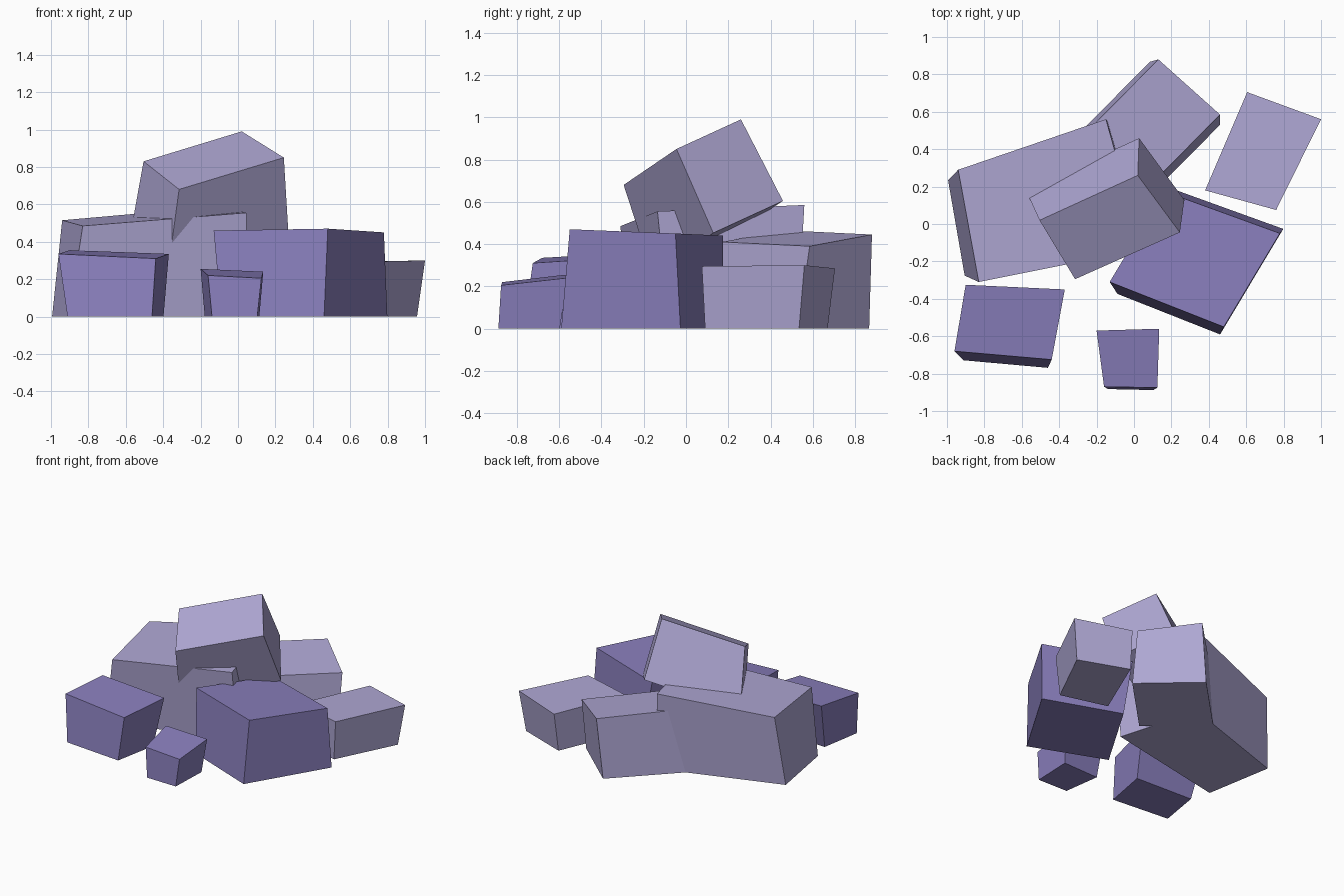
import bpy
import bmesh
from mathutils import Vector

default_cube = bpy.data.objects.get("Cube")
if default_cube:
    bpy.data.objects.remove(default_cube, do_unlink=True)


def make_material(name, colour):
    material = bpy.data.materials.new(name)
    material.use_nodes = True
    material.diffuse_color = colour
    shader = next(n for n in material.node_tree.nodes if n.type == "BSDF_PRINCIPLED")
    shader.inputs["Base Color"].default_value = colour
    shader.inputs["Roughness"].default_value = 0.9
    return material


lilac = make_material("pale_lilac_stone", (0.43, 0.39, 0.66, 1))
purple = make_material("purple_stone", (0.25, 0.21, 0.50, 1))


def rock(name, material, cap, flare, lean):
    """Loft a rough block from its four-cornered cap to a flared, shifted base.

    flare widens or narrows the base along its two edge directions;
    a flat lean puts the base on the ground, a three-part lean tilts the block.
    """
    cap = [Vector(p) for p in cap]
    across = (cap[1] + cap[2] - cap[0] - cap[3]) / 4
    along = (cap[2] + cap[3] - cap[0] - cap[1]) / 4
    signs = ((-1, -1), (1, -1), (1, 1), (-1, 1))
    shift = Vector(lean).to_3d()
    base = []
    for corner, (i, j) in zip(cap, signs):
        point = corner + shift + across * flare[0] * i + along * flare[1] * j
        if len(lean) == 2:
            point.z = 0
        base.append(point)

    bm = bmesh.new()
    top = [bm.verts.new(p) for p in cap]
    foot = [bm.verts.new(p) for p in base]
    bm.faces.new(top)
    bm.faces.new(foot[::-1])
    for k in range(4):
        n = (k + 1) % 4
        bm.faces.new((foot[k], foot[n], top[n], top[k]))
    bmesh.ops.recalc_face_normals(bm, faces=bm.faces[:])

    mesh = bpy.data.meshes.new(name)
    bm.to_mesh(mesh)
    bm.free()
    mesh.materials.append(material)
    obj = bpy.data.objects.new(name, mesh)
    bpy.context.collection.objects.link(obj)
    return obj


# Purple rocks along the front
rock("small_front_rock", purple,
     [(-.16, -.87, .22), (.125, -.875, .205), (.135, -.56, .24), (-.2, -.57, .255)],
     flare=(-.14, -.08), lean=(0, -.025))
rock("front_side_rock", purple,
     [(-.96, -.68, .335), (-.44, -.725, .31), (-.37, -.35, .335), (-.9, -.325, .355)],
     flare=(-.13, -.13), lean=(.01, -.07))
rock("large_front_rock", purple,
     [(-.13, -.31, .46), (.48, -.55, .47), (.78, -.05, .45), (.16, .175, .44)],
     flare=(-.1, .13), lean=(.03, -.02))

# Pale rocks at the back
rock("low_back_rock", lilac,
     [(.38, .18, .29), (.76, .075, .295), (1, .56, .3), (.605, .705, .285)],
     flare=(-.08, -.08), lean=(-.018, -.01))
rock("long_side_rock", lilac,
     [(-.83, -.31, .485), (.045, -.135, .555), (-.15, .56, .585), (-.94, .29, .515)],
     flare=(.1, -.14), lean=(-.023, 0))
rock("rear_rock", lilac,
     [(.05, .17, .41), (.46, .585, .39), (.13, .88, .445), (-.28, .465, .465)],
     flare=(0, .14), lean=(-.023, -.034))

# Tilted rock resting on top of the pile
rock("top_rock", lilac,
     [(-.315, -.295, .68), (.245, -.045, .85), (.02, .26, .99), (-.505, .02, .83)],
     flare=(.15, .08), lean=(-.025, .168, -.404))
